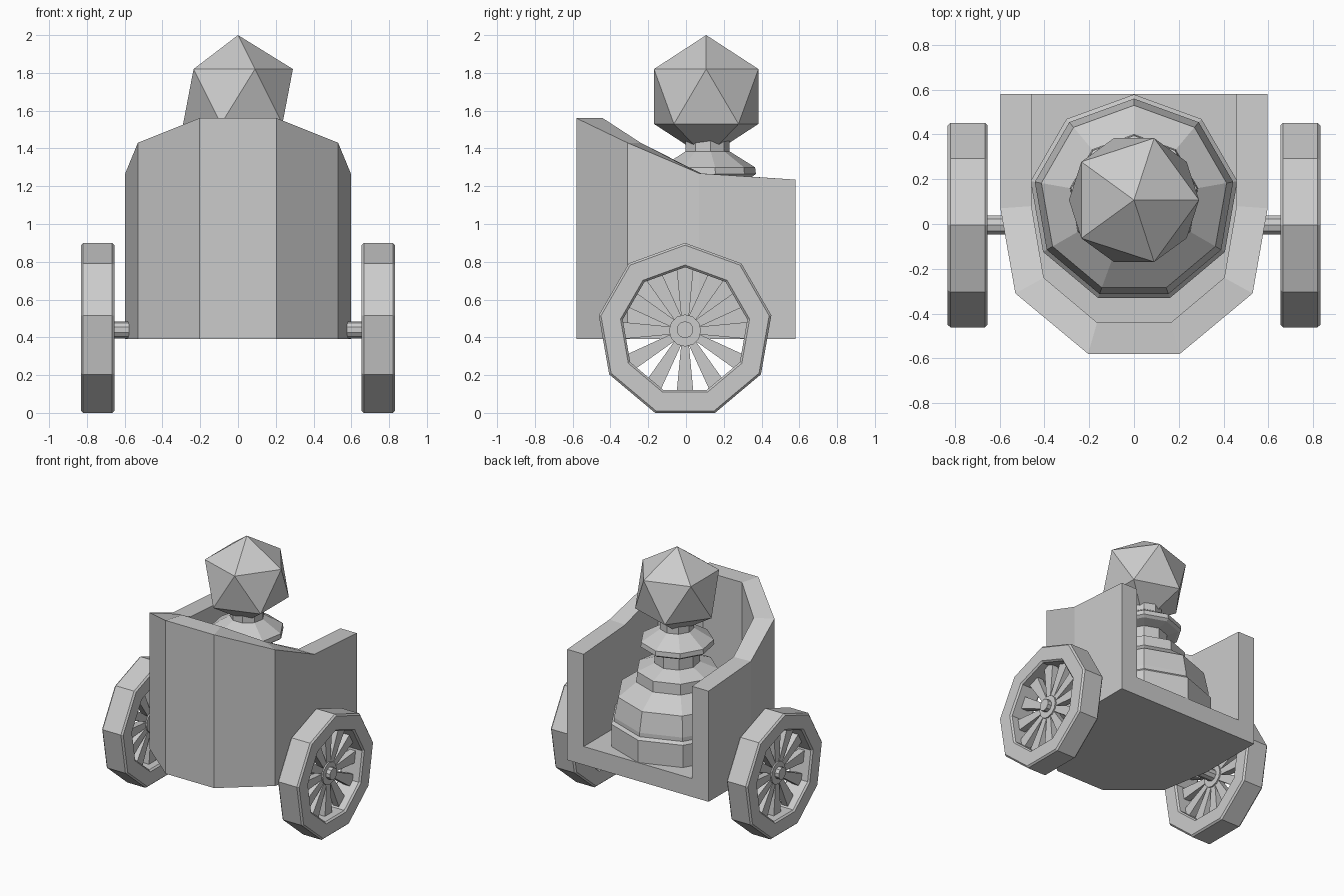
import bpy, bmesh
from math import sin, cos, pi
from mathutils import Matrix

if "Cube" in bpy.data.objects:
    bpy.data.objects.remove(bpy.data.objects["Cube"])

# local z -> world x, local y -> world z (turns a lathe axis sideways)
SIDEWAYS = Matrix(((0, 0, 1, 0), (1, 0, 0, 0), (0, 1, 0, 0), (0, 0, 0, 1)))


def finish(bm, name, mirror=False):
    bmesh.ops.recalc_face_normals(bm, faces=bm.faces)
    mesh = bpy.data.meshes.new(name)
    bm.to_mesh(mesh)
    bm.free()
    ob = bpy.data.objects.new(name, mesh)
    bpy.context.collection.objects.link(ob)
    if mirror:
        ob.modifiers.new("Mirror", 'MIRROR')
    return ob


def lathe(name, profile, sides, matrix, closed=False, mirror=False):
    """Spin (radius, z) points; first vertex at +y."""
    bm = bmesh.new()
    rings = []
    for r, z in profile:
        rings.append([bm.verts.new((-r * sin(2 * pi * k / sides), r * cos(2 * pi * k / sides), z))
                      for k in range(sides)])
    pairs = list(zip(rings, rings[1:]))
    if closed:
        pairs.append((rings[-1], rings[0]))
    else:
        bm.faces.new(rings[0])
        bm.faces.new(rings[-1])
    for a, b in pairs:
        for k in range(sides):
            n = (k + 1) % sides
            bm.faces.new((a[k], a[n], b[n], b[k]))
    bm.transform(matrix)
    return finish(bm, name, mirror)


# chariot body: half outlines (x, y, top z) from back to front, mirrored
BOTTOM, FLOOR = 0.39, 0.53
outer = [(0.597, 0.58, 1.235), (0.597, 0.07, 1.268), (0.53, -0.31, 1.43), (0.205, -0.58, 1.56)]
inner = [(0.458, 0.58, 1.235), (0.458, 0.08, 1.268), (0.403, -0.24, 1.43), (0.165, -0.44, 1.56)]
outer += [(-x, y, z) for x, y, z in reversed(outer)]
inner += [(-x, y, z) for x, y, z in reversed(inner)]
bm = bmesh.new()
loops = [[bm.verts.new((x, y, BOTTOM)) for x, y, z in outer],
         [bm.verts.new(p) for p in outer],
         [bm.verts.new(p) for p in inner],
         [bm.verts.new((x, y, FLOOR)) for x, y, z in inner]]
for a, b in zip(loops, loops[1:]):
    for i in range(len(outer) - 1):
        bm.faces.new((a[i], a[i + 1], b[i + 1], b[i]))
bm.faces.new(loops[0])
bm.faces.new(loops[3])
bm.faces.new([l[0] for l in loops] + [l[-1] for l in reversed(loops)])
finish(bm, "chariot_body")

# rider: turned pawn body and faceted head
CY = 0.11
pawn = [(0.469, 0.53), (0.469, 0.70), (0.45, 0.72), (0.45, 0.75), (0.42, 0.90),
        (0.29, 1.00), (0.285, 1.08), (0.16, 1.13), (0.16, 1.23), (0.24, 1.25),
        (0.26, 1.265), (0.256, 1.30), (0.12, 1.385), (0.12, 1.47)]
lathe("pawn_body", pawn, 9, Matrix.Translation((0, CY, 0)))
bm = bmesh.new()
bmesh.ops.create_icosphere(bm, subdivisions=1, radius=0.325,
                           matrix=Matrix.Translation((0, CY - 0.003, 1.675)))
finish(bm, "pawn_head")

# wheels
WX, WY, WZ = 0.743, -0.005, 0.436
wheel = Matrix.Translation((WX, WY, WZ)) @ SIDEWAYS
h, c = 0.089, 0.012
rim = [(0.464, h - c), (0.464 - c, h), (0.335 + c, h), (0.335, h - c),
       (0.335, c - h), (0.335 + c, -h), (0.464 - c, -h), (0.464, c - h)]
lathe("wheel_rim", rim, 9, wheel, closed=True, mirror=True)
lathe("wheel_hub", [(0.085, -0.035), (0.085, 0.035)], 12, wheel, mirror=True)

# tapered spokes
bm = bmesh.new()
for k in range(12):
    r = Matrix.Rotation(2 * pi * k / 12, 4, 'Z')
    pts = [(-0.02, 0.07), (0.02, 0.07), (0.045, 0.335), (-0.045, 0.335)]
    lo = [bm.verts.new(r @ Matrix.Translation((x, y, -0.025)).translation) for x, y in pts]
    hi = [bm.verts.new(r @ Matrix.Translation((x, y, 0.025)).translation) for x, y in pts]
    bm.faces.new(lo)
    bm.faces.new(hi)
    for i in range(4):
        n = (i + 1) % 4
        bm.faces.new((lo[i], lo[n], hi[n], hi[i]))
bm.transform(wheel)
finish(bm, "wheel_spokes", mirror=True)

# axle
lathe("axle", [(0.045, -0.81), (0.045, 0.81)], 10,
      Matrix.Translation((0, WY, WZ + 0.004)) @ SIDEWAYS)
